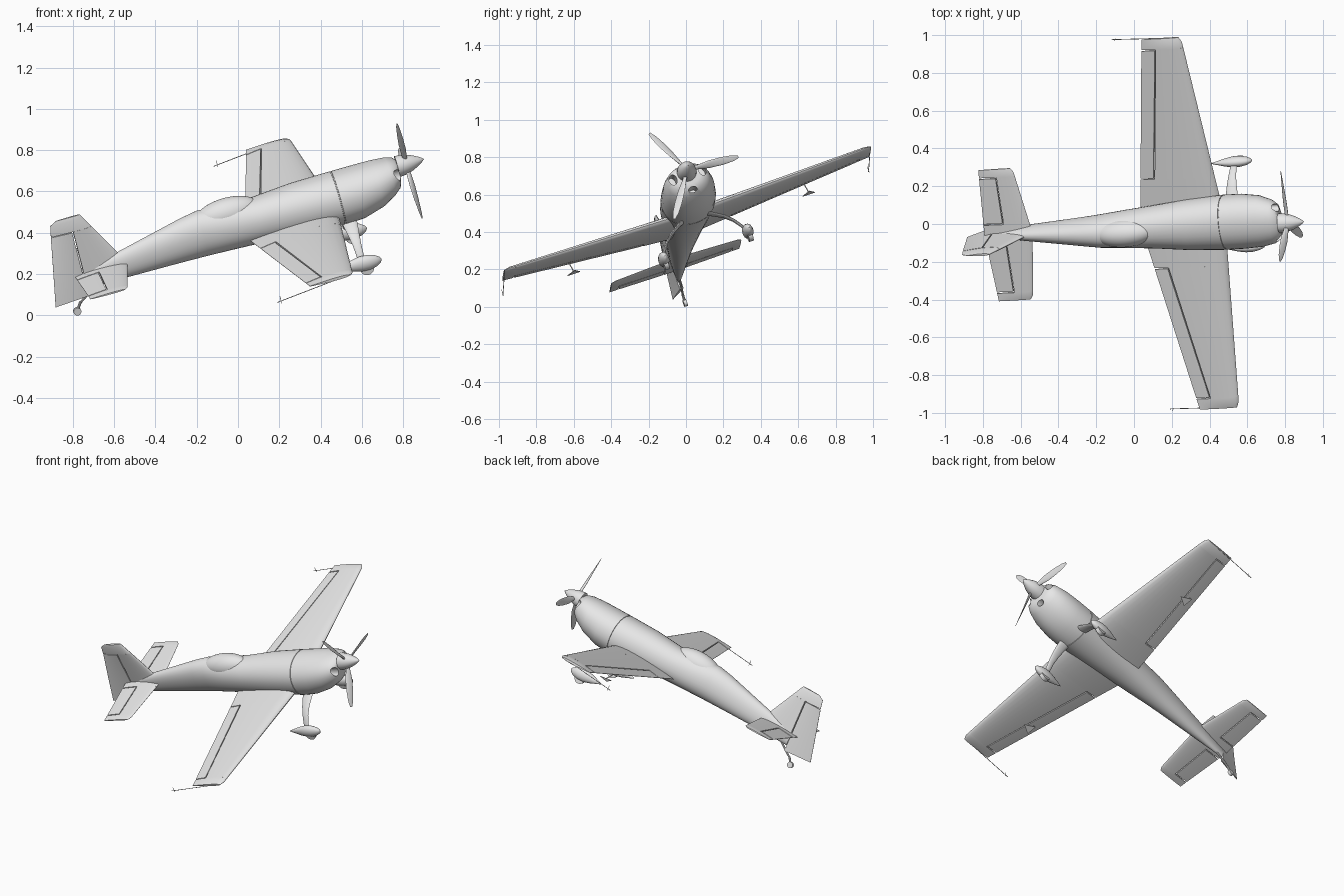
import bpy, bmesh, math
from mathutils import Matrix, Vector

if "Cube" in bpy.data.objects:
    bpy.data.objects.remove(bpy.data.objects["Cube"])

paint = bpy.data.materials.new("light grey paint")
paint.use_nodes = True
paint.diffuse_color = (0.8, 0.8, 0.8, 1)
paint.node_tree.nodes["Principled BSDF"].inputs["Base Color"].default_value = (0.8, 0.8, 0.8, 1)

# Flight attitude: local x = forward from the spinner tip, y = left wing, z = up
left = Vector((-0.148, 0.937, 0.316)).normalized()
fwd = Vector((0.96, 0.061, 0.27))
fwd = (fwd - left * fwd.dot(left)).normalized()
up = fwd.cross(left)
attitude = Matrix.Translation((0.9, 0.012, 0.757)) @ Matrix((fwd, left, up)).transposed().to_4x4()


def finish(name, bm, angle=35):
    bmesh.ops.remove_doubles(bm, verts=bm.verts, dist=1e-5)
    bmesh.ops.recalc_face_normals(bm, faces=bm.faces)
    mesh = bpy.data.meshes.new(name)
    bm.to_mesh(mesh)
    bm.free()
    mesh.materials.append(paint)
    ob = bpy.data.objects.new(name, mesh)
    bpy.context.collection.objects.link(ob)
    ob.matrix_world = attitude
    select(ob)
    bpy.ops.object.shade_smooth_by_angle(angle=math.radians(angle))
    return ob


def select(ob):
    bpy.ops.object.select_all(action='DESELECT')
    ob.select_set(True)
    bpy.context.view_layer.objects.active = ob


def loft(name, rings, angle=35):
    bm = bmesh.new()
    loops = [[bm.verts.new(p) for p in ring] for ring in rings]
    n = len(loops[0])
    for a, b in zip(loops, loops[1:]):
        for i in range(n):
            j = (i + 1) % n
            bm.faces.new((a[i], a[j], b[j], b[i]))
    bm.faces.new(loops[0])
    bm.faces.new(loops[-1])
    return finish(name, bm, angle)


def oval(s, y, z, ry, rz, n=36, power=1.0):
    ring = []
    for i in range(n):
        c, d = math.cos(math.tau * i / n), math.sin(math.tau * i / n)
        ring.append((s, y + ry * math.copysign(abs(c) ** power, c),
                     z + rz * math.copysign(abs(d) ** power, d)))
    return ring


def ellipsoid(name, centre, radii):
    bm = bmesh.new()
    bmesh.ops.create_uvsphere(bm, u_segments=32, v_segments=20, radius=1)
    bmesh.ops.transform(bm, matrix=Matrix.Translation(centre) @ Matrix.Diagonal((*radii, 1)), verts=bm.verts)
    return finish(name, bm)


def rod(name, a, b, r, n=10):
    a, b = Vector(a), Vector(b)
    bm = bmesh.new()
    turn = (b - a).to_track_quat('Z', 'Y').to_matrix().to_4x4()
    bmesh.ops.create_cone(bm, cap_ends=True, segments=n, radius1=r, radius2=r, depth=(b - a).length,
                          matrix=Matrix.Translation((a + b) / 2) @ turn)
    return finish(name, bm)


def panel(name, stations, place, n=12):
    """Stations: span, leading edge, trailing edge, clip front, clip rear, thickness, bend."""
    rings = []
    for span, le, te, front, rear, thick, bend in stations:
        upper, lower = [], []
        for i in range(n + 1):
            k = (1 - math.cos(math.pi * i / n)) / 2
            s = front + (rear - front) * k
            x = min(max((le - s) / (le - te), 0), 1)
            h = 5 * thick * (0.2969 * x ** 0.5 - 0.126 * x - 0.3516 * x ** 2 + 0.2843 * x ** 3 - 0.1036 * x ** 4)
            h += 0.001 * x
            upper.append(place(s, span, h + bend * k))
            lower.append(place(s, span, -h + bend * k))
        rings.append(upper + lower[::-1])
    return loft(name, rings)


def surfaces(side_name, part, flap, le, te, hinge, ratio, place, cuts):
    """Fixed panel, hinged surface and balanced tip along one span."""
    root, inner, horn, tip = cuts
    gap = 0.006

    def st(y, a=None, b=None):
        f, r = le(y), te(y)
        return (y, f, r, f if a is None else a, r if b is None else b, ratio * (f - r), 0)
    panel(f"{side_name}_{part}_root", [st(root), st(inner)], place)
    panel(f"{side_name}_{part}", [st(inner, b=hinge(inner) + gap), st(horn, b=hinge(horn) + gap)], place)
    panel(f"{side_name}_{flap}", [st(inner + gap, a=hinge(inner)), st(horn - gap, a=hinge(horn))], place)
    end = list(st(tip))
    end[1] -= 0.012
    end[3] -= 0.012
    end[5] *= 0.45
    panel(f"{side_name}_{part}_tip", [st(horn), st((horn + tip) / 2), end], place)


# Fuselage: station, top, bottom, half width, with a fine groove behind the cowl
sections = [(-.135, .032, -.07, .068), (-.147, .043, -.1, .098), (-.18, .052, -.128, .119),
            (-.25, .057, -.168, .138), (-.35, .058, -.198, .146), (-.448, .058, -.204, .146),
            (-.449, .055, -.201, .143), (-.453, .055, -.201, .143), (-.454, .058, -.204, .146),
            (-.65, .057, -.195, .134), (-.85, .043, -.182, .112), (-1.0, .047, -.177, .098),
            (-1.13, .056, -.174, .084), (-1.22, .041, -.173, .073), (-1.32, .018, -.172, .062),
            (-1.55, -.035, -.171, .038), (-1.74, -.085, -.174, .012)]
fuselage = loft("fuselage", [oval(s, 0, (t + b) / 2, w, (t - b) / 2, power=0.93) for s, t, b, w in sections])

# Cooling inlets cut into the cowl
for y, z, ry, rz in ((.083, -.015, .02, .03), (-.083, -.015, .02, .03), (0, -.098, .024, .014)):
    cutter = loft("inlet_cutter", [oval(-.1, y, z, ry, rz, 20), oval(-.22, y, z, ry, rz, 20)])
    cutter.hide_render = True
    mod = fuselage.modifiers.new("inlet", 'BOOLEAN')
    mod.operation, mod.object, mod.solver = 'DIFFERENCE', cutter, 'EXACT'
    select(fuselage)
    bpy.ops.object.modifier_apply(modifier=mod.name)
    bpy.data.objects.remove(cutter)
bpy.ops.object.shade_smooth_by_angle(angle=math.radians(35))

ellipsoid("canopy", (-.99, 0, 0), (.165, .075, .081))

# Spinner and propeller
loft("spinner", [oval(-.135 * k, 0, 0, .052 * math.sin(k * math.pi / 2) ** .8 + .0005,
                      .052 * math.sin(k * math.pi / 2) ** .8 + .0005, 28)
                 for k in (0, .06, .15, .3, .45, .6, .8, 1)])
for b in range(3):
    a = math.radians(115.5 + 120 * b)
    radial = Vector((0, math.cos(a), math.sin(a)))
    tangent = Vector((0, -math.sin(a), math.cos(a)))
    rings = []
    for r, chord, thick, pitch in ((.02, .02, .016, 60), (.06, .028, .013, 50), (.12, .044, .009, 38),
                                   (.19, .044, .006, 30), (.25, .034, .004, 25), (.284, .014, .002, 23)):
        p = math.radians(pitch)
        along = tangent * math.cos(p) + Vector((1, 0, 0)) * math.sin(p)
        across = radial.cross(along)
        mid = radial * r + Vector((-.09, 0, 0))
        rings.append([mid + along * chord / 2 * math.cos(math.tau * i / 14)
                      + across * thick / 2 * math.sin(math.tau * i / 14) for i in range(14)])
    loft(f"propeller_blade_{b + 1}", rings)

for name, side in (("left", 1), ("right", -1)):
    # Wing with aileron
    def wing_at(s, y, h):
        return (s, side * y, -.135 + .043 * y + h)

    def wing_te(y):
        return -.935 + .171 * y
    surfaces(name, "wing", "aileron", lambda y: -.468 - .069 * y, wing_te,
             lambda y: wing_te(y) + .075, .14, wing_at, (0, .25, .985, 1.045))

    # Tailplane with elevator
    surfaces(name, "tailplane", "elevator", lambda y: -1.518 - .15 * y, lambda y: -1.783 + .06 * y,
             lambda y: -1.672, .09, lambda s, y, h: (s, side * y, -.095 + h), (0, .06, .325, .37))

    # Sighting rod on the wing tip
    rod(f"{name}_sight_rod", (-.6, side * 1.043, -.092), (-.93, side * 1.043, -.125), .002, 6)
    rod(f"{name}_sight_cross", (-.91, side * 1.043, -.1), (-.91, side * 1.043, -.135), .0015, 6)

    # Balance spade below the aileron
    y = .67 * side
    rod(f"{name}_spade_arm", (-.78, y, -.11), (-.73, y, -.178), .003, 6)
    loft(f"{name}_spade", [[(-.69, y, z), (-.755, y + .035, z), (-.755, y - .035, z)] for z in (-.178, -.182)])

    # Spring leg, swept down to the wheel fairing
    leg = []
    for y, z, c, h in ((.05, -.17, .04, .012), (.1, -.195, .034, .009), (.15, -.225, .027, .008),
                       (.19, -.262, .021, .007), (.22, -.305, .018, .007), (.235, -.345, .018, .007)):
        leg.append([(-.43 + c * math.cos(math.tau * i / 12), side * (y + .7 * h * math.sin(math.tau * i / 12)),
                     z + .7 * h * math.sin(math.tau * i / 12)) for i in range(12)])
    loft(f"{name}_gear_leg", leg)
    loft(f"{name}_wheel_fairing", [oval(s, side * .24, z, w, h, 24) for s, z, w, h in (
        (-.335, -.35, .002, .002), (-.343, -.35, .011, .015), (-.365, -.349, .021, .029),
        (-.4, -.348, .028, .038), (-.44, -.346, .028, .038), (-.48, -.344, .021, .029),
        (-.52, -.342, .011, .015), (-.555, -.34, .002, .003))])
    rod(f"{name}_wheel", (-.415, side * .228, -.372), (-.415, side * .252, -.372), .034, 28)


# Fin, rudder and balanced fin cap
def fin_at(s, z, h):
    return (s, h, z)


def fin_le(z):
    return -1.572 - .545 * z


def fin_te(z):
    return -1.873 + .19 * z


hinge = -1.74
panel("fin", [(z, fin_le(z), fin_te(z), fin_le(z), hinge + .003, .028, 0) for z in (-.12, .132)], fin_at)
panel("rudder", [(z, fin_le(z), fin_te(z), hinge - .003, fin_te(z), .028, bend)
                 for z, bend in ((-.208, -.04), (-.04, -.022), (.129, 0))], fin_at)
panel("fin_cap", [(z, fin_le(z), fin_te(z) + d, fin_le(z), fin_te(z) + d, t, 0)
                  for z, d, t in ((.132, 0, .026), (.188, 0, .022), (.206, .03, .012))], fin_at)

# Tail wheel
rod("tail_wheel_leg", (-1.69, 0, -.165), (-1.79, 0, -.235), .006)
rod("tail_wheel_fork", (-1.785, 0, -.228), (-1.813, 0, -.27), .007)
rod("tail_wheel", (-1.813, -.009, -.272), (-1.813, .009, -.272), .019, 20)
